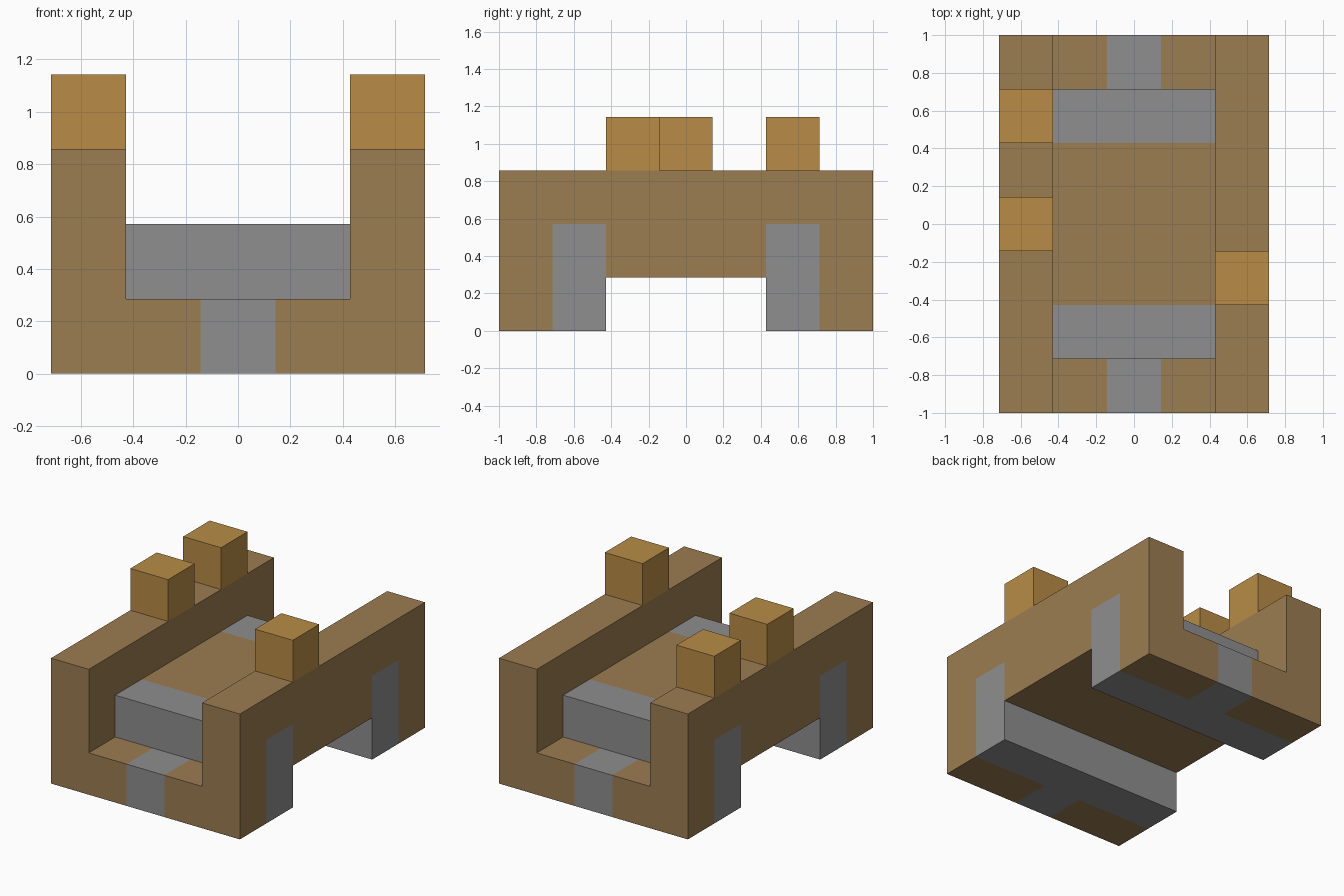
import bpy
import bmesh
from mathutils import Vector

if "Cube" in bpy.data.objects:
    bpy.data.objects.remove(bpy.data.objects["Cube"], do_unlink=True)

U = 2 / 7  # edge length of one block


def make_material(name, rgb):
    mat = bpy.data.materials.new(name)
    mat.use_nodes = True
    mat.diffuse_color = (*rgb, 1)
    mat.node_tree.nodes["Principled BSDF"].inputs["Base Color"].default_value = (*rgb, 1)
    return mat


wood = make_material("brown wood", (0.333, 0.205, 0.085))
stone = make_material("grey stone", (0.275, 0.271, 0.273))
gold = make_material("golden wood", (0.48, 0.262, 0.063))

# Every block of the model, keyed by grid position and assigned to a part
blocks = {}
materials = {}


def fill(part, mat, xs, ys, zs):
    materials[part] = mat
    for x in xs:
        for y in ys:
            for z in zs:
                blocks[x, y, z] = part


# Side walls, each bridging the open middle
for side, name in ((-2, "right_wall"), (2, "left_wall")):
    fill(name, wood, [side], range(-3, 4), [1, 2])

# Raised deck between the walls
fill("deck", wood, range(-1, 2), range(-1, 2), [1])

# End steps and cross beams, mirrored front to back
for sign, end in ((-1, "front"), (1, "back")):
    fill(end + "_step", wood, range(-2, 3), [3 * sign], [0])
    fill(end + "_step_centre", stone, [0], [3 * sign], [0])
    fill(end + "_beam", stone, range(-2, 3), [2 * sign], [0, 1])

# Posts standing on the walls
fill("right_back_post", gold, [-2], [2], [3])
fill("right_middle_post", gold, [-2], [0], [3])
fill("left_post", gold, [2], [-1], [3])


def build_part(name, mat):
    """Join the part's blocks, keeping only faces on the outside of the model."""
    bm = bmesh.new()
    for cell in [c for c, part in blocks.items() if part == name]:
        centre = Vector(cell) + Vector((0, 0, 0.5))
        for axis in range(3):
            for sign in (-1, 1):
                normal = Vector((0, 0, 0))
                normal[axis] = sign
                if tuple(int(a + b) for a, b in zip(cell, normal)) in blocks:
                    continue
                u = Vector((0, 0, 0))
                u[(axis + 1) % 3] = 0.5
                v = normal.cross(u)
                middle = centre + normal / 2
                corners = (middle - u - v, middle + u - v, middle + u + v, middle - u + v)
                bm.faces.new([bm.verts.new(c * U) for c in corners])
    bmesh.ops.remove_doubles(bm, verts=bm.verts, dist=0.001)
    bmesh.ops.dissolve_limit(bm, angle_limit=0.01, verts=bm.verts, edges=bm.edges)
    mesh = bpy.data.meshes.new(name)
    bm.to_mesh(mesh)
    bm.free()
    mesh.materials.append(mat)
    bpy.context.collection.objects.link(bpy.data.objects.new(name, mesh))


for part, mat in materials.items():
    build_part(part, mat)
